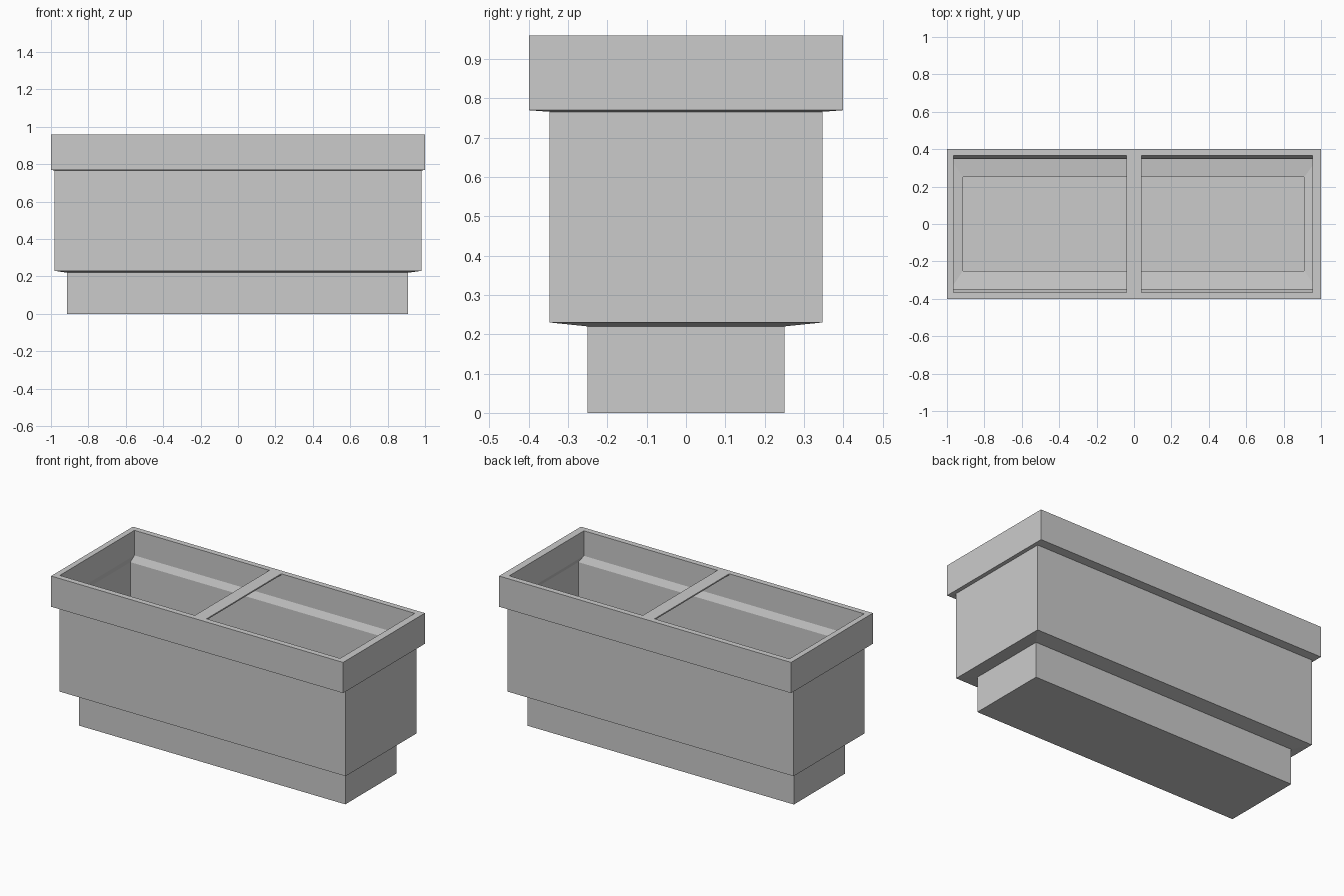
import bpy, bmesh

cube = bpy.data.objects.get("Cube")
if cube:
    bpy.data.objects.remove(cube)

grey = bpy.data.materials.new("plain_grey")
grey.use_nodes = True
colour = (0.6, 0.6, 0.6, 1)
grey.diffuse_color = colour
grey.node_tree.nodes["Principled BSDF"].inputs["Base Color"].default_value = colour


def loft(name, rings, closed=False, floor=False):
    """Skin rectangles given as (half x, half y, z, centre x)."""
    bm = bmesh.new()
    loops = []
    for hx, hy, z, cx in rings:
        corners = ((-1, -1), (1, -1), (1, 1), (-1, 1))
        loops.append([bm.verts.new((cx + sx * hx, sy * hy, z)) for sx, sy in corners])
    pairs = list(zip(loops, loops[1:]))
    if closed:
        pairs.append((loops[-1], loops[0]))
    for low, high in pairs:
        for i in range(4):
            j = (i + 1) % 4
            bm.faces.new((low[i], low[j], high[j], high[i]))
    if floor:
        bm.faces.new(loops[0][::-1])
    if closed:
        bmesh.ops.recalc_face_normals(bm, faces=bm.faces)
    mesh = bpy.data.meshes.new(name)
    bm.to_mesh(mesh)
    bm.free()
    mesh.materials.append(grey)
    obj = bpy.data.objects.new(name, mesh)
    bpy.context.collection.objects.link(obj)
    return obj


# Thin-walled trough with a narrower foot
loft("trough_body", [
    (0.912, 0.25, 0, -0.002),
    (0.912, 0.25, 0.22, -0.002),
    (0.98, 0.347, 0.23, 0),
    (0.98, 0.347, 0.766, 0),
], floor=True)

# Thick overhanging rim, sloping back to the trough wall inside
loft("rim", [
    (0.98, 0.347, 0.766, 0),
    (1, 0.4, 0.77, 0),
    (1, 0.4, 0.96, 0),
    (0.96, 0.365, 0.96, -0.005),
    (0.96, 0.365, 0.805, -0.005),
], closed=True)

# Flat strip across the middle of the opening
bpy.ops.mesh.primitive_cube_add(size=1, location=(0, 0, 0.956))
divider = bpy.context.object
divider.name = "divider"
divider.scale = (0.08, 0.73, 0.008)
divider.data.materials.append(grey)
